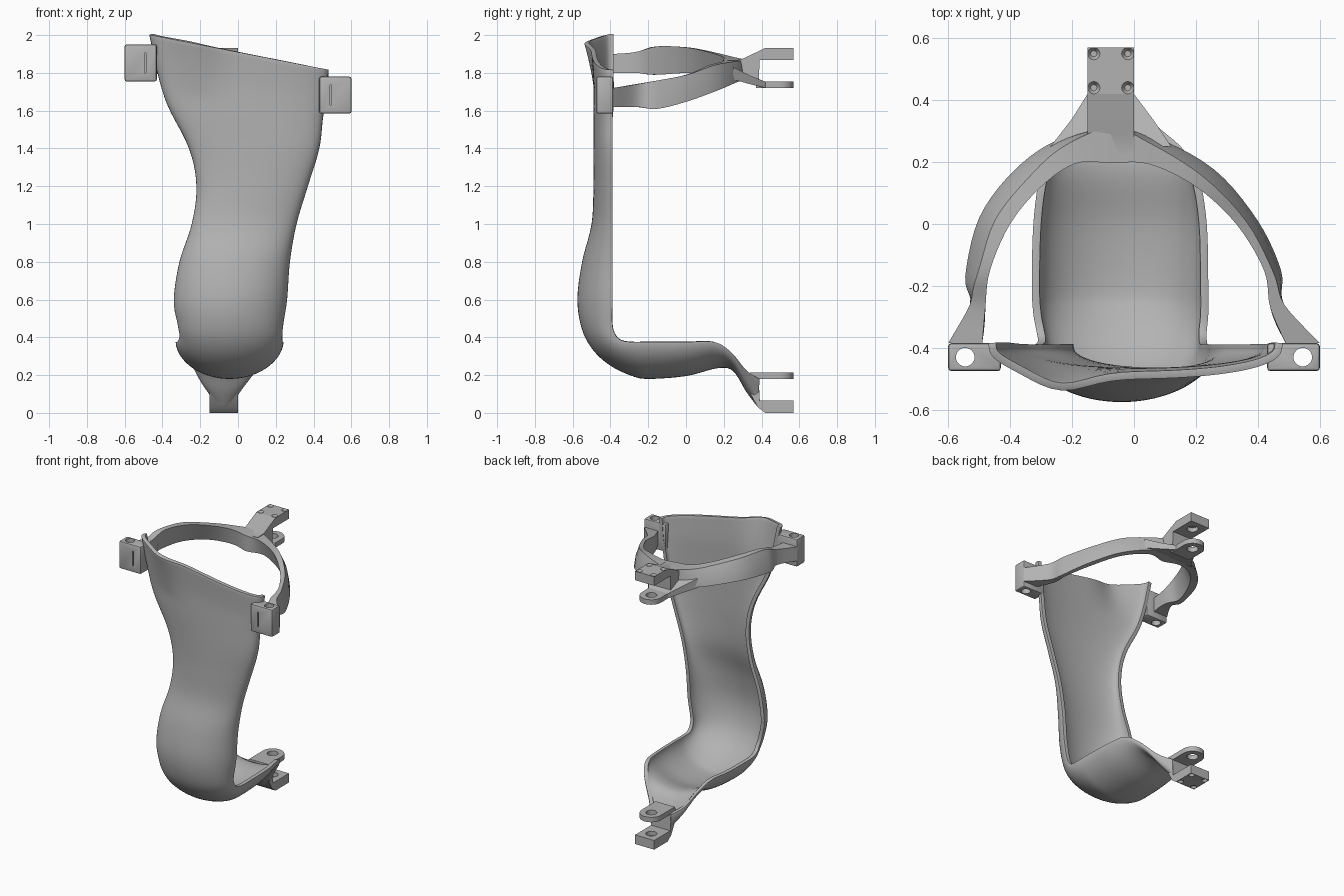
import bpy, bmesh, math
from mathutils import Vector

old = bpy.data.objects.get("Cube")
if old:
    bpy.data.objects.remove(old, do_unlink=True)

grey = bpy.data.materials.new("light grey plastic")
grey.use_nodes = True
grey.diffuse_color = (0.45, 0.45, 0.45, 1)
grey.node_tree.nodes["Principled BSDF"].inputs["Base Color"].default_value = (0.45, 0.45, 0.45, 1)


def make(name, verts, faces, fix=True):
    mesh = bpy.data.meshes.new(name)
    mesh.from_pydata([tuple(v) for v in verts], [], faces)
    if fix:
        bm = bmesh.new()
        bm.from_mesh(mesh)
        bmesh.ops.recalc_face_normals(bm, faces=bm.faces)
        bm.to_mesh(mesh)
        bm.free()
    mesh.materials.append(grey)
    obj = bpy.data.objects.new(name, mesh)
    bpy.context.collection.objects.link(obj)
    return obj


def select(obj):
    bpy.ops.object.select_all(action='DESELECT')
    obj.select_set(True)
    bpy.context.view_layer.objects.active = obj


def modify(obj, kind, **settings):
    mod = obj.modifiers.new(kind.lower(), kind)
    for key, value in settings.items():
        setattr(mod, key, value)
    select(obj)
    bpy.ops.object.modifier_apply(modifier=mod.name)


def smooth(obj, angle=35):
    select(obj)
    bpy.ops.object.shade_smooth_by_angle(angle=math.radians(angle))


def soften(obj, width=0.006):
    modify(obj, 'BEVEL', width=width, segments=2, limit_method='ANGLE', angle_limit=math.radians(40))


def cut(obj, cutter):
    modify(obj, 'BOOLEAN', operation='DIFFERENCE', solver='EXACT', object=cutter)
    bpy.data.objects.remove(cutter, do_unlink=True)


def loft(name, rings):
    n = len(rings[0])
    faces = [(i * n + j, i * n + (j + 1) % n, (i + 1) * n + (j + 1) % n, (i + 1) * n + j)
             for i in range(len(rings) - 1) for j in range(n)]
    faces += [tuple(range(n)), tuple(range((len(rings) - 1) * n, len(rings) * n))]
    return make(name, [v for r in rings for v in r], faces)


def prism(name, pts, lo, hi, axis):
    place = (lambda p, h: (h, p[0], p[1])) if axis == 'x' else (lambda p, h: (p[0], p[1], h))
    return loft(name, [[place(p, h) for p in pts] for h in (lo, hi)])


def circle(x, y, r, n=28):
    return [(x + r * math.cos(math.tau * k / n), y + r * math.sin(math.tau * k / n)) for k in range(n)]


def tube(x, y, z0, z1, r0, r1=None):
    radii = ((z0, r0), (z1, r0 if r1 is None else r1))
    return loft("cutter", [[(*p, z) for p in circle(x, y, r)] for z, r in radii])


def spline(keys, steps):
    """Smooth curve through the key tuples."""
    out = []
    for i in range(len(keys) - 1):
        a, b = keys[max(i - 1, 0)], keys[i]
        c, d = keys[i + 1], keys[min(i + 2, len(keys) - 1)]
        for s in range(steps):
            t = s / steps
            out.append([0.5 * (2 * q + (r - p) * t + (2 * p - 5 * q + 4 * r - w) * t * t
                               + (3 * q - p - 3 * r + w) * t ** 3) for p, q, r, w in zip(a, b, c, d)])
    return out + [list(keys[-1])]


# Leg shell: edge y, edge z, deepest y, deepest z, right x, left x, fullness
shell_keys = [
    (-.385, 1.91, -.50, 1.91, -.47, .48, .7),
    (-.385, 1.75, -.49, 1.75, -.43, .47, .7),
    (-.39, 1.6, -.49, 1.6, -.375, .45, .7),
    (-.39, 1.4, -.49, 1.4, -.26, .43, .7),
    (-.39, 1.2, -.49, 1.2, -.22, .37, .75),
    (-.39, 1.0, -.50, 1.0, -.245, .31, .8),
    (-.39, .8, -.55, .8, -.31, .275, .9),
    (-.39, .6, -.575, .6, -.34, .26, 1),
    (-.39, .47, -.55, .44, -.32, .24, 1),
    (-.375, .415, -.49, .33, -.31, .235, 1),
    (-.345, .385, -.40, .25, -.315, .235, 1.05),
    (-.29, .375, -.29, .197, -.325, .24, 1.1),
    (-.2, .375, -.2, .18, -.33, .24, 1.1),
    (0, .375, 0, .195, -.325, .235, 1.1),
    (.15, .375, .17, .237, -.305, .21, 1.1),
    (.24, .32, .25, .22, -.27, .16, 1),
    (.32, .225, .32, .11, -.215, .07, .9),
    (.39, .18, .38, .03, -.155, .005, .8),
]
cols = 36
verts = []
stations = spline(shell_keys, 5)
for ey, ez, dy, dz, xl, xr, p in stations:
    tilt = min(max((ez - 1.4) / .45, 0), 1)
    flare = min(max((ez - 1.65) / .26, 0), 1)
    for j in range(cols + 1):
        a = math.pi * j / cols
        d = max(math.sin(a), 0) ** p
        x = (xl + xr) / 2 - (xr - xl) / 2 * math.cos(a)
        bulge = .055 * flare * d * math.exp(-((x + .25) / .13) ** 2)
        verts.append((x, ey + (dy - ey) * d - bulge, ez + (dz - ez) * d - .195 * x * tilt))
w = cols + 1
faces = [(i * w + j, i * w + j + 1, (i + 1) * w + j + 1, (i + 1) * w + j)
         for i in range(len(stations) - 1) for j in range(cols)]
shell = make("leg_shell", verts, faces, fix=False)
modify(shell, 'SOLIDIFY', thickness=.025, offset=1)
soften(shell, .007)
smooth(shell, 50)

# Calf strap: inner x, inner y, outer x, outer y, low z, high z, rim share
strap_keys = [
    (-.49, -.385, -.60, -.385, 1.80, 1.90, 1),
    (-.48, -.27, -.53, -.26, 1.80, 1.91, 1),
    (-.465, -.15, -.545, -.17, 1.79, 1.94, .5),
    (-.40, 0, -.50, .02, 1.80, 1.935, .5),
    (-.30, .12, -.39, .17, 1.79, 1.91, .5),
    (-.19, .195, -.25, .27, 1.77, 1.885, .7),
    (-.075, .197, -.075, .31, 1.76, 1.87, 1),
    (.05, .193, .07, .28, 1.755, 1.86, .7),
    (.20, .12, .26, .175, 1.71, 1.84, .5),
    (.33, 0, .40, .01, 1.65, 1.79, .5),
    (.42, -.15, .475, -.15, 1.61, 1.76, .5),
    (.44, -.27, .485, -.26, 1.62, 1.74, 1),
    (.49, -.385, .60, -.385, 1.62, 1.72, 1),
]
rings = []
for xi, yi, xo, yo, lo, hi, f in spline(strap_keys, 5):
    inner, outer = Vector((xi, yi)), Vector((xo, yo))
    top_out, low_in = inner.lerp(outer, f), inner.lerp(outer, 1 - f)
    mid = top_out.lerp(outer, .7)
    rings.append([(*inner, hi), (*top_out, hi), (*mid, (lo + hi) / 2), (*outer, lo), (*low_in, lo)])
strap = loft("calf_strap", rings)
smooth(strap, 40)

# Side hinge blocks with a pin hole and a front slot
for name, side, z0, z1 in (("right_hinge_block", -1, 1.755, 1.95), ("left_hinge_block", 1, 1.585, 1.78)):
    xs = sorted((side * .43, side * .6))
    box = [(xs[0], -.475), (xs[1], -.475), (xs[1], -.385), (xs[0], -.385)]
    block = prism(name, box, z0, z1, 'z')
    soften(block, .01)
    cut(block, tube(side * .545, -.43, z0 - .1, z1 + .1, .03))
    s = side * .49
    slot = [(s - .004, -.5), (s + .004, -.5), (s + .004, -.455), (s - .004, -.455)]
    cut(block, prism("cutter", slot, z0 + .045, z1 - .045, 'z'))
    smooth(block)

# Rear brackets: outer plate with countersunk screws and a blind socket
upper = [(.22, 1.83), (.22, 1.868), (.29, 1.87), (.42, 1.932), (.57, 1.932), (.57, 1.868),
         (.39, 1.868), (.385, 1.755), (.25, 1.765)]
lower = [(.33, .20), (.36, .205), (.385, .19), (.39, .065), (.57, .065), (.57, 0), (.42, 0),
         (.38, .03), (.32, .14)]
for name, profile, face_z, inner_z, way in (("upper_bracket", upper, 1.932, 1.868, 1),
                                            ("lower_bracket", lower, 0, .065, -1)):
    plate = prism(name, profile, -.15, 0, 'x')
    for x in (-.13, -.02):
        for y in (.44, .55):
            cut(plate, tube(x, y, face_z + way * .002, face_z - way * .016, .021, .01))
    cut(plate, tube(-.075, .495, inner_z - way * .02, inner_z + way * .03, .036))
    smooth(plate)

# Rounded ears facing each plate
for name, start, z0, z1 in (("upper_ear", .37, 1.72, 1.755), ("lower_ear", .34, .18, .215)):
    arc = [(-.075 + .075 * math.cos(math.pi * k / 16), .495 + .075 * math.sin(math.pi * k / 16))
           for k in range(17)]
    ear = prism(name, arc + [(-.15, start), (0, start)], z0, z1, 'z')
    cut(ear, tube(-.075, .495, z0 - .05, z1 + .05, .036))
    smooth(ear)

# Tapered web joining the strap to its ear
web = [(-.27, .12, .25, 1.765, 1.83), (-.2, .06, .34, 1.74, 1.785), (-.15, 0, .42, 1.721, 1.754)]
smooth(loft("strap_web", [[(a, y, lo), (b, y, lo), (b, y, hi), (a, y, hi)] for a, b, y, lo, hi in web]))
